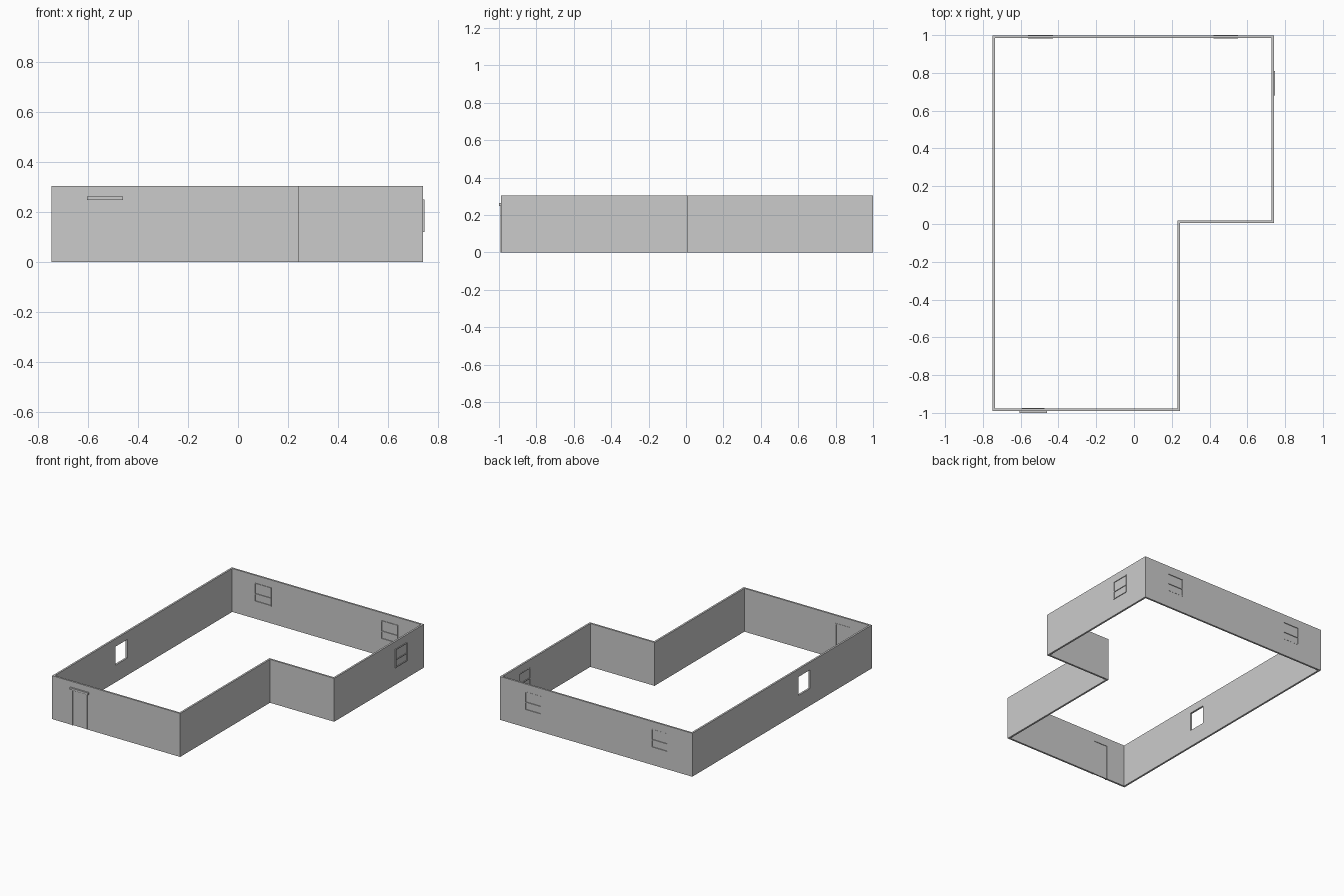
import bpy, bmesh
from mathutils import Vector

if "Cube" in bpy.data.objects:
    bpy.data.objects.remove(bpy.data.objects["Cube"])

H, T = 0.304, 0.013            # wall height and thickness
X0, XS, X1 = -0.748, 0.244, 0.742
Y0, YS, Y1 = -0.989, 0.005, 0.999
W_LO, W_HI = 0.12, 0.25        # window sill and head heights


def make_object(name, bm):
    bmesh.ops.recalc_face_normals(bm, faces=bm.faces[:])
    me = bpy.data.meshes.new(name)
    bm.to_mesh(me)
    bm.free()
    ob = bpy.data.objects.new(name, me)
    bpy.context.collection.objects.link(ob)
    return ob


def add_box(bm, a, b):
    lo = Vector([min(p, q) for p, q in zip(a, b)])
    hi = Vector([max(p, q) for p, q in zip(a, b)])
    verts = bmesh.ops.create_cube(bm, size=1)["verts"]
    for v in verts:
        v.co = Vector([(lo[i] + hi[i]) / 2 + v.co[i] * (hi[i] - lo[i]) for i in range(3)])


def boxes(name, spans, swap=False):
    """Spans are (along wall, across wall, height) corner pairs; swap turns along-x into along-y."""
    bm = bmesh.new()
    for a, b in spans:
        if swap:
            a, b = (a[1], a[0], a[2]), (b[1], b[0], b[2])
        add_box(bm, a, b)
    return make_object(name, bm)


# L-shaped wall ring
outer = [(X0, Y0), (XS, Y0), (XS, YS), (X1, YS), (X1, Y1), (X0, Y1)]
inner = [(X0 + T, Y0 + T), (XS - T, Y0 + T), (XS - T, YS + T),
         (X1 - T, YS + T), (X1 - T, Y1 - T), (X0 + T, Y1 - T)]
bm = bmesh.new()
rings = [[bm.verts.new((x, y, z)) for x, y in pts]
         for pts, z in ((outer, 0), (outer, H), (inner, H), (inner, 0))]
for r in range(4):
    a, b = rings[r], rings[(r + 1) % 4]
    for i in range(6):
        j = (i + 1) % 6
        bm.faces.new((a[i], a[j], b[j], b[i]))
walls = make_object("walls", bm)


def cut(name, a, b):
    bm = bmesh.new()
    add_box(bm, a, b)
    cutter = make_object(name, bm)
    cutter.hide_render = True
    cutter.hide_viewport = False
    cutter.display_type = 'WIRE'
    mod = walls.modifiers.new(name, 'BOOLEAN')
    mod.operation = 'DIFFERENCE'
    mod.solver = 'EXACT'
    mod.object = cutter
    bpy.context.view_layer.objects.active = walls
    bpy.ops.object.modifier_apply(modifier=name)
    bpy.data.objects.remove(cutter)


def window(name, c, face_in, face_out, swap):
    """Closed sash window: frame, middle rail and two panes."""
    w, f = 0.065, 0.006
    lo, hi = min(face_in, face_out), max(face_in, face_out)
    a, b = (c - w, lo - 0.03, W_LO), (c + w, hi + 0.03, W_HI)
    if swap:
        a, b = (a[1], a[0], a[2]), (b[1], b[0], b[2])
    cut(name + "_cutter", a, b)
    rail = 0.172
    boxes(name + "_frame", [
        ((c - w, lo, W_LO), (c - w + f, hi, W_HI)),
        ((c + w - f, lo, W_LO), (c + w, hi, W_HI)),
        ((c - w + f, lo, W_LO), (c + w - f, hi, W_LO + f)),
        ((c - w + f, lo, W_HI - f), (c + w - f, hi, W_HI)),
        ((c - w + f, lo, rail), (c + w - f, hi, rail + f))], swap)
    boxes(name + "_panes", [
        ((c - w + f, lo + 0.005, W_LO + f), (c + w - f, hi - 0.005, rail)),
        ((c - w + f, lo + 0.005, rail + f), (c + w - f, hi - 0.005, W_HI - f))], swap)


# Empty opening in the left wall
cut("left_opening_cutter", (X0 - 0.03, -0.305, W_LO), (X0 + T + 0.03, -0.175, W_HI))

# Two windows in the back wall, one in the right wall
window("back_window_left", -0.495, Y1 - T - 0.004, Y1 + 0.001, False)
window("back_window_right", 0.485, Y1 - T - 0.004, Y1 + 0.001, False)
window("right_window", 0.745, X1 - T - 0.001, X1 + 0.005, True)

# Front door with jambs and a projecting lintel
dx0, dx1, dz, j = -0.592, -0.474, 0.249, 0.006
cut("door_cutter", (dx0, Y0 - 0.03, -0.05), (dx1, Y0 + T + 0.03, dz))
f0, f1 = Y0 - 0.004, Y0 + T + 0.002
boxes("door_frame", [
    ((dx0, f0, 0), (dx0 + j, f1, dz)),
    ((dx1 - j, f0, 0), (dx1, f1, dz)),
    ((dx0 + j, f0, dz - j), (dx1 - j, f1, dz))])
boxes("door_panel", [((dx0 + j, Y0 + 0.002, 0), (dx1 - j, Y0 + T - 0.002, dz - j))])
boxes("door_lintel", [((-0.605, -1.0, dz), (-0.461, Y0 + 0.002, 0.263))])
